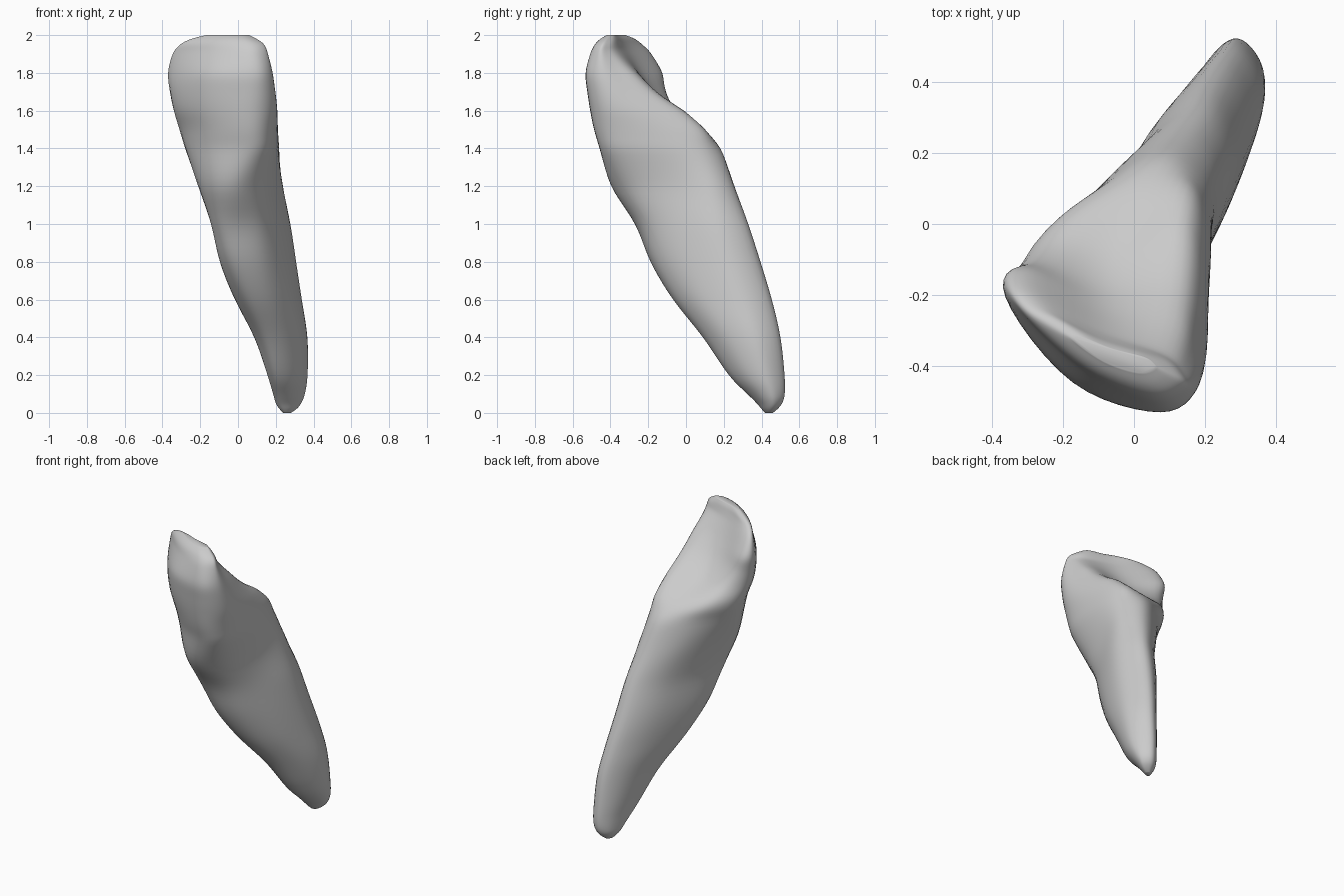
import bpy
import bmesh
from math import floor
from mathutils import Vector

cube = bpy.data.objects.get("Cube")
if cube:
    bpy.data.objects.remove(cube, do_unlink=True)

RINGS_PER_STEP = 5
POINTS_PER_SIDE = 6

# Envelope in hundredths: height, left, right, front, back
envelope = [
    (0, 24, 28, 42, 46), (2, 22, 31, 40, 48.5), (5, 20, 33.5, 37.5, 51),
    (10, 18.5, 35.5, 32.5, 52.5), (20, 15.5, 37, 22.5, 52.5),
    (40, 8.5, 37, 9, 50.5), (60, -2, 34, -7, 46), (80, -10, 31, -19, 40),
    (100, -14.5, 28, -27, 33.5), (120, -21.5, 24, -40, 26),
    (140, -28.5, 22, -46, 19), (150, -31.5, 21.5, -49, 13),
    (160, -34.5, 21, -51, 0), (170, -36.5, 20, -52.5, -8),
    (180, -37.5, 18.5, -53.5, -12), (190, -35, 16, -51, -18),
    (195, -31, 14, -48.5, -23), (198, -25, 10, -45.5, -27),
    (200, -17, 6, -42, -32),
]

# Cross-sections in hundredths, keyed by height, counter-clockwise
sections = {
    20: [(15, 29), (17, 24), (21, 22), (28, 25),
         (35, 33), (37, 43), (29, 52), (20, 45)],
    60: [(-2, 7), (2, -4), (9, -7), (19, -3),
         (29, 10), (34, 31), (25, 46), (10, 33)],
    100: [(-14, -12), (-11, -25), (0, -27), (13, -21),
          (23, -3), (28, 18), (19, 33), (1, 20)],
    120: [(-21, -17), (-14, -35), (0, -40), (14, -29),
          (22, -3), (24, 16), (13, 26), (-6, 14)],
    140: [(-28, -15), (-16, -37), (6, -46), (18, -37),
          (22, -8), (19, 11), (6, 19), (-14, 6)],
    160: [(-34, -19), (-18, -42), (6, -51), (19, -42),
          (20, -20), (14, 0), (-5, -7), (-24, -5)],
    180: [(-37, -20), (-17, -45), (8, -53), (18, -46),
          (17, -36), (12, -26), (-9, -24), (-31, -12)],
    192: [(-35, -21), (-16, -41), (5, -51), (15, -47),
          (14, -42), (8, -36), (-11, -29), (-30, -18)],
}


def spline(a, b, c, d, t):
    """Point between b and c on a smooth curve through all four."""
    return 0.5 * (2 * b + (c - a) * t + (2 * a - 5 * b + 4 * c - d) * t ** 2
                  + (3 * b - a - 3 * c + d) * t ** 3)


def smooth_loop(points):
    """Round a closed polygon, then scale it to the unit square."""
    pts = [Vector(p) for p in points]
    n = len(pts)
    loop = []
    for i in range(n):
        corners = [pts[(i + k) % n] for k in (-1, 0, 1, 2)]
        for s in range(POINTS_PER_SIDE):
            loop.append(spline(*corners, s / POINTS_PER_SIDE))
    low = [min(p[k] for p in loop) for k in (0, 1)]
    high = [max(p[k] for p in loop) for k in (0, 1)]
    return [Vector([(p[k] - low[k]) / (high[k] - low[k]) for k in (0, 1)])
            for p in loop]


unit_sections = {z: smooth_loop(pts) for z, pts in sections.items()}


def section_at(z):
    """Blend the two nearest cross-sections."""
    keys = sorted(unit_sections)
    z = min(max(z, keys[0]), keys[-1])
    lower = max(k for k in keys[:-1] if k <= z)
    upper = keys[keys.index(lower) + 1]
    t = (z - lower) / (upper - lower)
    return [p.lerp(q, t) for p, q in zip(unit_sections[lower],
                                        unit_sections[upper])]


def envelope_at(u):
    """Smoothly interpolated envelope row."""
    last = len(envelope) - 1
    i = min(floor(u), last - 1)
    rows = [envelope[min(max(i + k, 0), last)] for k in (-1, 0, 1, 2)]
    return [spline(*column, u - i) for column in zip(*rows)]


# Loft the root and crown as one closed surface
bm = bmesh.new()
rings = []
for step in range((len(envelope) - 1) * RINGS_PER_STEP + 1):
    z, left, right, front, back = envelope_at(step / RINGS_PER_STEP)
    rings.append([bm.verts.new(((left + p.x * (right - left)) / 100,
                                (front + p.y * (back - front)) / 100,
                                z / 100)) for p in section_at(z)])
for lower, upper in zip(rings, rings[1:]):
    count = len(lower)
    for i in range(count):
        j = (i + 1) % count
        bm.faces.new((lower[i], lower[j], upper[j], upper[i]))
bm.faces.new(list(reversed(rings[0])))
bm.faces.new(rings[-1])

# Soften the lofted surface, keeping its ends in place
inner = [v for ring in rings[1:-1] for v in ring]
for _ in range(5):
    bmesh.ops.smooth_vert(bm, verts=inner, factor=0.4, use_axis_x=True,
                          use_axis_y=True, use_axis_z=True)
bmesh.ops.recalc_face_normals(bm, faces=bm.faces[:])
for face in bm.faces:
    face.smooth = True

mesh = bpy.data.meshes.new("tooth")
bm.to_mesh(mesh)
bm.free()
tooth = bpy.data.objects.new("tooth", mesh)
bpy.context.collection.objects.link(tooth)

# Plain grey surface
grey = bpy.data.materials.new("light grey")
grey.use_nodes = True
colour = (0.6, 0.6, 0.6, 1)
grey.diffuse_color = colour
grey.node_tree.nodes["Principled BSDF"].inputs["Base Color"].default_value = colour
mesh.materials.append(grey)
